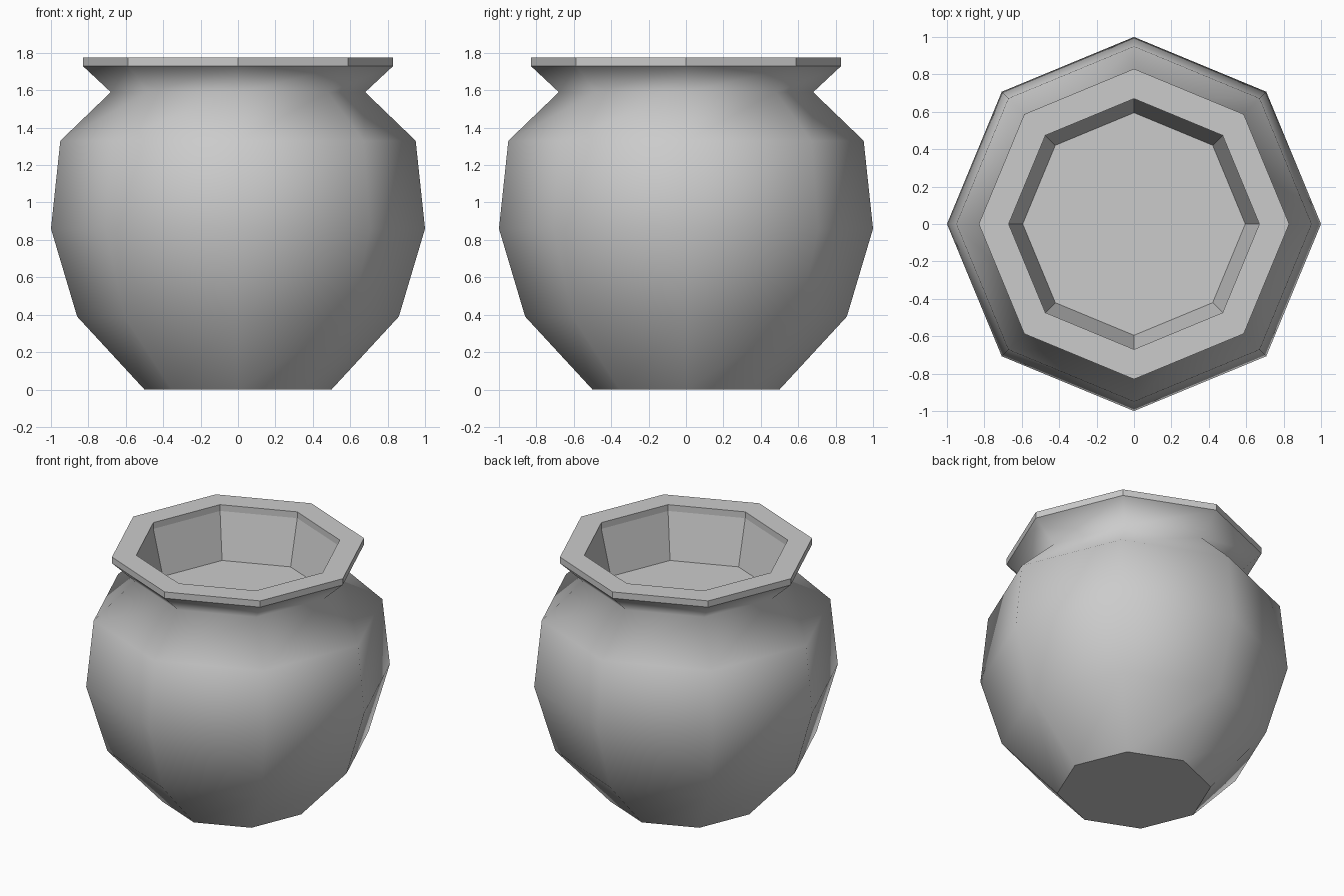
import bpy, bmesh
from math import sin, cos, pi

if "Cube" in bpy.data.objects:
    bpy.data.objects.remove(bpy.data.objects["Cube"])

SIDES = 8

# Profile (radius, z) from the base, up the outside, over the rim, down inside
PROFILE = [
    (0.50, 0.00), (0.86, 0.39), (1.00, 0.86), (0.95, 1.33), (0.68, 1.59),
    (0.83, 1.73), (0.83, 1.775),        # flared lip
    (0.67, 1.775), (0.67, 1.73),        # rim top and inner lip
    (0.595, 1.41),                      # inner wall down to the contents
]
SMOOTH_BANDS = 5                        # belly, shoulder and neck are smooth


def ring(bm, r, z):
    return [bm.verts.new((r * cos(2 * pi * i / SIDES), r * sin(2 * pi * i / SIDES), z))
            for i in range(SIDES)]


bm = bmesh.new()
rings = [ring(bm, r, z) for r, z in PROFILE]

# Walls
for k, (a, b) in enumerate(zip(rings, rings[1:])):
    for i in range(SIDES):
        j = (i + 1) % SIDES
        f = bm.faces.new((a[i], a[j], b[j], b[i]))
        f.smooth = k < SMOOTH_BANDS

# Base and inner floor
bm.faces.new(rings[0][::-1])
bm.faces.new(rings[-1])

mesh = bpy.data.meshes.new("pot")
bm.to_mesh(mesh)
bm.free()
pot = bpy.data.objects.new("pot", mesh)
bpy.context.collection.objects.link(pot)
